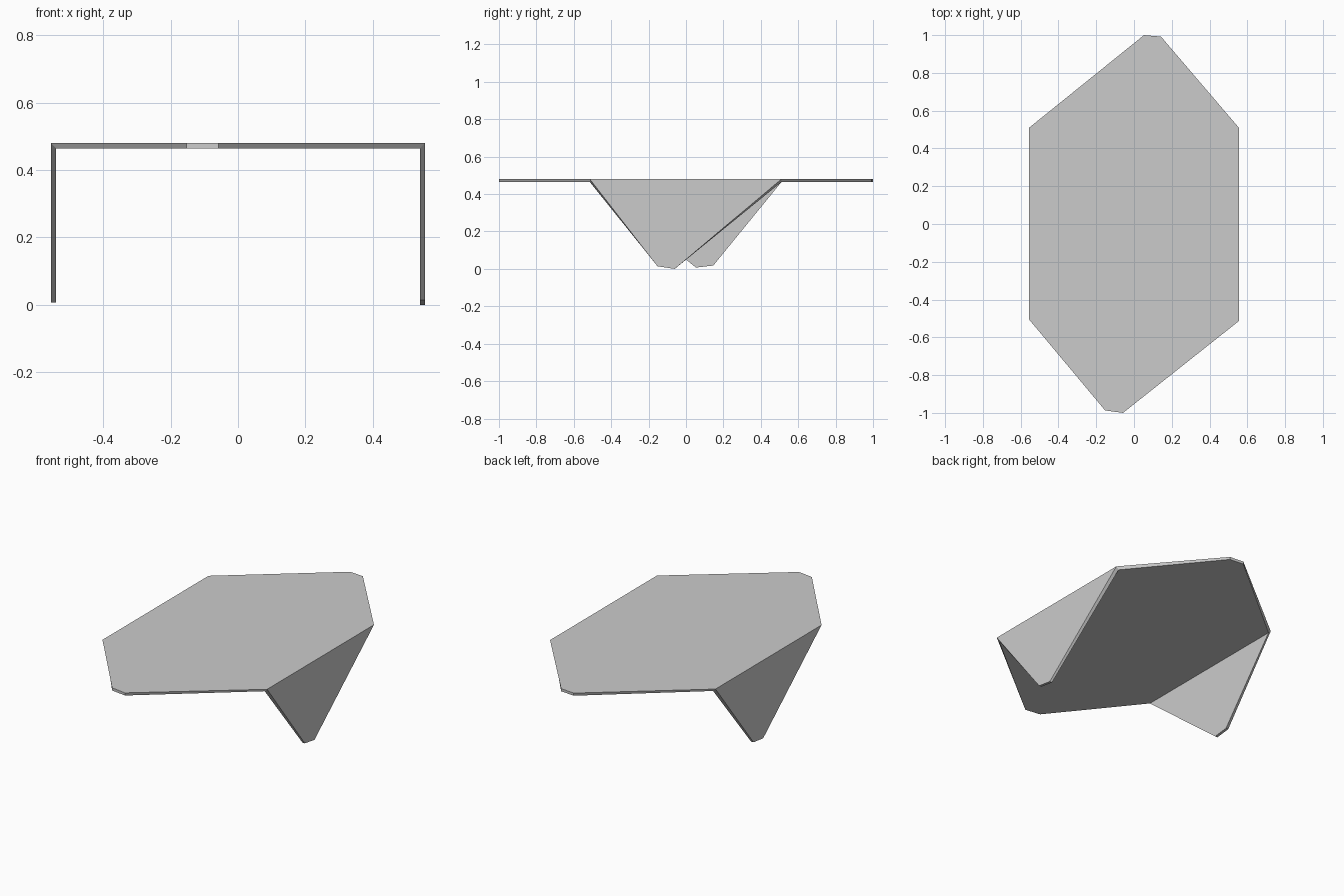
import bpy
import bmesh

cube = bpy.data.objects.get("Cube")
if cube:
    bpy.data.objects.remove(cube, do_unlink=True)

# Plain grey sheet material
grey = bpy.data.materials.new("sheet_grey")
grey.use_nodes = True
colour = (0.6, 0.6, 0.6, 1)
grey.diffuse_color = colour
grey.node_tree.nodes["Principled BSDF"].inputs["Base Color"].default_value = colour

HALF_W, TOP, THICK = 0.555, 0.48, 0.016

bm = bmesh.new()

# Fold corners shared by the top panel and the side flaps
front_l = bm.verts.new((HALF_W, -0.514, TOP))
back_l = bm.verts.new((HALF_W, 0.51, TOP))
back_r = bm.verts.new((-HALF_W, 0.51, TOP))
front_r = bm.verts.new((-HALF_W, -0.506, TOP))

# Top panel with a blunt tip at each end
front_tip = [bm.verts.new((x, y, TOP)) for x, y in ((-0.153, -0.987), (-0.058, -1))]
back_tip = [bm.verts.new((x, y, TOP)) for x, y in ((0.143, 0.992), (0.053, 1))]
bm.faces.new([front_r, *front_tip, front_l, back_l, *back_tip, back_r])


# Side flaps folded straight down to a blunt foot
def flap(x, start, end, foot):
    tip = [bm.verts.new((x, y, z)) for y, z in foot]
    bm.faces.new([start, end, *tip])


flap(HALF_W, back_l, front_l, ((-0.152, 0.014), (-0.06, 0)))
flap(-HALF_W, front_r, back_r, ((0.146, 0.018), (0.053, 0.007)))

bm.normal_update()
mesh = bpy.data.meshes.new("folded_sheet")
bm.to_mesh(mesh)
bm.free()
mesh.materials.append(grey)
sheet = bpy.data.objects.new("folded_sheet", mesh)
bpy.context.collection.objects.link(sheet)

# Sheet thickness grows inward, with mitred folds
solid = sheet.modifiers.new("thickness", 'SOLIDIFY')
solid.thickness = THICK
solid.offset = -1
solid.use_even_offset = True
solid.use_quality_normals = True
